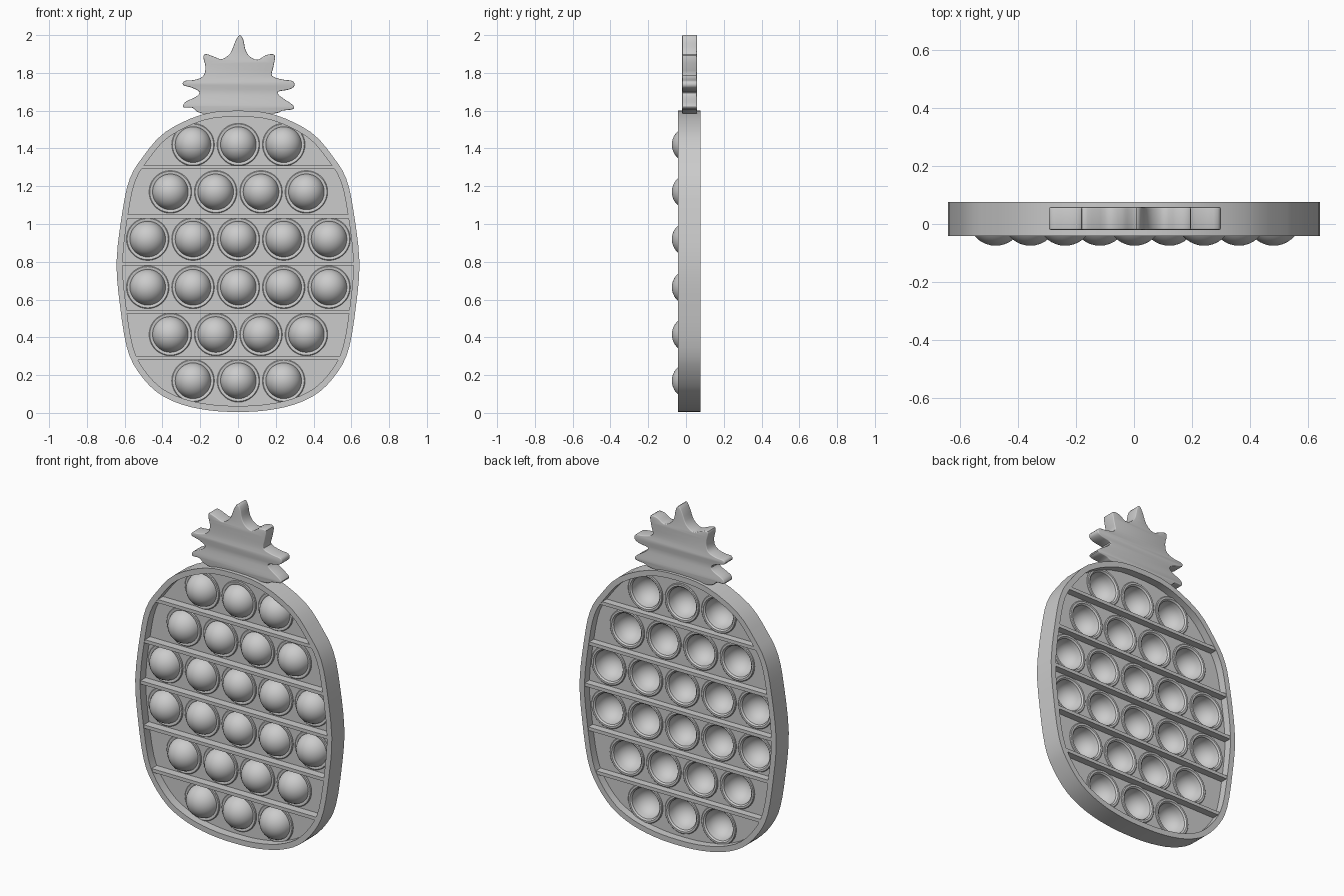
import bpy, bmesh, math
from mathutils import Vector

if "Cube" in bpy.data.objects:
    bpy.data.objects.remove(bpy.data.objects["Cube"])

BODY = [(0, 1.6), (0.19, 1.58), (0.385, 1.487), (0.50, 1.36), (0.573, 1.24), (0.612, 1.065),
        (0.643, 0.80), (0.625, 0.57), (0.588, 0.345), (0.53, 0.22), (0.43, 0.11),
        (0.30, 0.045), (0.15, 0.013), (0, 0.005)]
CROWN = [(0.008, 2.0), (0.028, 1.975), (0.04, 1.92), (0.065, 1.885), (0.105, 1.87), (0.15, 1.895),
         (0.195, 1.893), (0.187, 1.83), (0.18, 1.785), (0.235, 1.765), (0.29, 1.757), (0.298, 1.73),
         (0.27, 1.712), (0.212, 1.70), (0.225, 1.675), (0.29, 1.63), (0.29, 1.608), (0.235, 1.60),
         (0.19, 1.585), (0, 1.58), (-0.19, 1.585), (-0.24, 1.615), (-0.287, 1.617), (-0.28, 1.645),
         (-0.22, 1.675), (-0.205, 1.70), (-0.245, 1.722), (-0.29, 1.735), (-0.285, 1.757),
         (-0.235, 1.762), (-0.185, 1.782), (-0.172, 1.83), (-0.183, 1.88), (-0.172, 1.90),
         (-0.13, 1.887), (-0.085, 1.873), (-0.04, 1.905), (-0.015, 1.965)]


def smooth_loop(points, steps):
    """Closed Catmull-Rom curve through the points."""
    p, out = [Vector(q) for q in points], []
    n = len(p)
    for i in range(n):
        a, b, c, d = p[i - 1], p[i], p[(i + 1) % n], p[(i + 2) % n]
        for k in range(steps):
            t = k / steps
            out.append(0.5 * (2 * b + (c - a) * t + (2 * a - 5 * b + 4 * c - d) * t * t
                              + (3 * b - a - 3 * c + d) * t ** 3))
    return out


def inset(loop, dist):
    """Move a clockwise loop inward."""
    out = []
    for i, q in enumerate(loop):
        t = (loop[(i + 1) % len(loop)] - loop[i - 1]).normalized()
        out.append(q + Vector((t.y, -t.x)) * dist)
    return out


def plate(name, loops, y0, y1, bevel=0.0):
    """Extrude loops drawn in the front plane; inner loops become holes."""
    cu = bpy.data.curves.new(name, 'CURVE')
    cu.dimensions, cu.fill_mode = '2D', 'BOTH'
    cu.extrude = (y1 - y0) / 2 - bevel
    cu.bevel_depth, cu.bevel_resolution, cu.offset = bevel, 2, -bevel
    for loop in loops:
        s = cu.splines.new('POLY')
        s.points.add(len(loop) - 1)
        for pt, q in zip(s.points, loop):
            pt.co = (q[0], q[1], 0, 1)
        s.use_cyclic_u = True
    tmp = bpy.data.objects.new(name + "_outline", cu)
    bpy.context.collection.objects.link(tmp)
    dg = bpy.context.evaluated_depsgraph_get()
    me = bpy.data.meshes.new_from_object(tmp.evaluated_get(dg))
    bpy.data.objects.remove(tmp)
    bm = bmesh.new()
    bm.from_mesh(me)
    bmesh.ops.remove_doubles(bm, verts=bm.verts, dist=1e-5)
    for v in bm.verts:
        x, z, d = v.co
        v.co = (x, (y0 + y1) / 2 - d, z)
    bmesh.ops.recalc_face_normals(bm, faces=bm.faces)
    return finish(name, bm, me)


def finish(name, bm, me=None):
    me = me or bpy.data.meshes.new(name)
    bm.to_mesh(me)
    bm.free()
    me.name = name
    ob = bpy.data.objects.new(name, me)
    bpy.context.collection.objects.link(ob)
    return ob


def half_width(z):
    for (xa, za), (xb, zb) in zip(BODY, BODY[1:]):
        if za >= z >= zb:
            return xa + (xb - xa) * (za - z) / (za - zb)


# body rim
outer = smooth_loop(BODY + [(-x, z) for x, z in BODY[-2:0:-1]], 3)
inner = inset(outer, 0.032)
plate("rim", [outer, inner], -0.042, 0.076)

# bubble positions, row by row from the top
ROWS = [(1.42, 3), (1.17, 4), (0.92, 5), (0.665, 5), (0.415, 4), (0.17, 3)]
centres = [((i - (n - 1) / 2) * 0.24 + 0.002, z) for z, n in ROWS for i in range(n)]

# thin sheet with a hole behind each bubble
holes = [[(cx + 0.103 * math.cos(a * math.tau / 32), cz + 0.103 * math.sin(a * math.tau / 32))
          for a in range(32)] for cx, cz in centres]
plate("sheet", [inset(outer, 0.025)] + holes, 0.010, 0.030)

# leaf crown
plate("leaf_crown", [smooth_loop(CROWN, 3)], -0.020, 0.058, 0.005)

# dividing bars
for i, z in enumerate((1.30, 1.04, 0.79, 0.535, 0.29)):
    w = half_width(z) - 0.02
    plate(f"bar_{i + 1}", [[(-w, z + 0.01), (w, z + 0.01), (w, z - 0.01), (-w, z - 0.01)]],
          -0.038, 0.072)

# hollow dome with a raised collar, lathed around the y axis
arc = [math.radians(a) for a in range(90, 9, -10)]
profile = [(0.096 * math.cos(a), 0.021 - 0.096 * math.sin(a)) for a in arc]
profile += [(0.099, 0.002), (0.109, 0.002), (0.113, 0.006), (0.113, 0.034), (0.109, 0.038),
            (0.098, 0.038), (0.090, 0.030)]
profile += [(0.088 * math.cos(a), 0.021 - 0.088 * math.sin(a)) for a in reversed(arc)]
bm = bmesh.new()
vs = [bm.verts.new((r, y, 0)) for r, y in profile]
es = [bm.edges.new(e) for e in zip(vs, vs[1:])]
bmesh.ops.spin(bm, geom=vs + es, cent=(0, 0, 0), axis=(0, 1, 0), angle=math.tau, steps=36)
bmesh.ops.remove_doubles(bm, verts=bm.verts, dist=1e-5)
bmesh.ops.recalc_face_normals(bm, faces=bm.faces)
first = finish("bubble_1", bm)
for i, (cx, cz) in enumerate(centres):
    ob = first
    if i:
        ob = bpy.data.objects.new(f"bubble_{i + 1}", first.data)
        bpy.context.collection.objects.link(ob)
    ob.location = (cx, 0, cz)

# smooth shading with sharp edges kept
bpy.ops.object.select_all(action='DESELECT')
for ob in bpy.context.collection.objects:
    ob.select_set(True)
bpy.context.view_layer.objects.active = first
bpy.ops.object.shade_smooth_by_angle(angle=math.radians(35))
